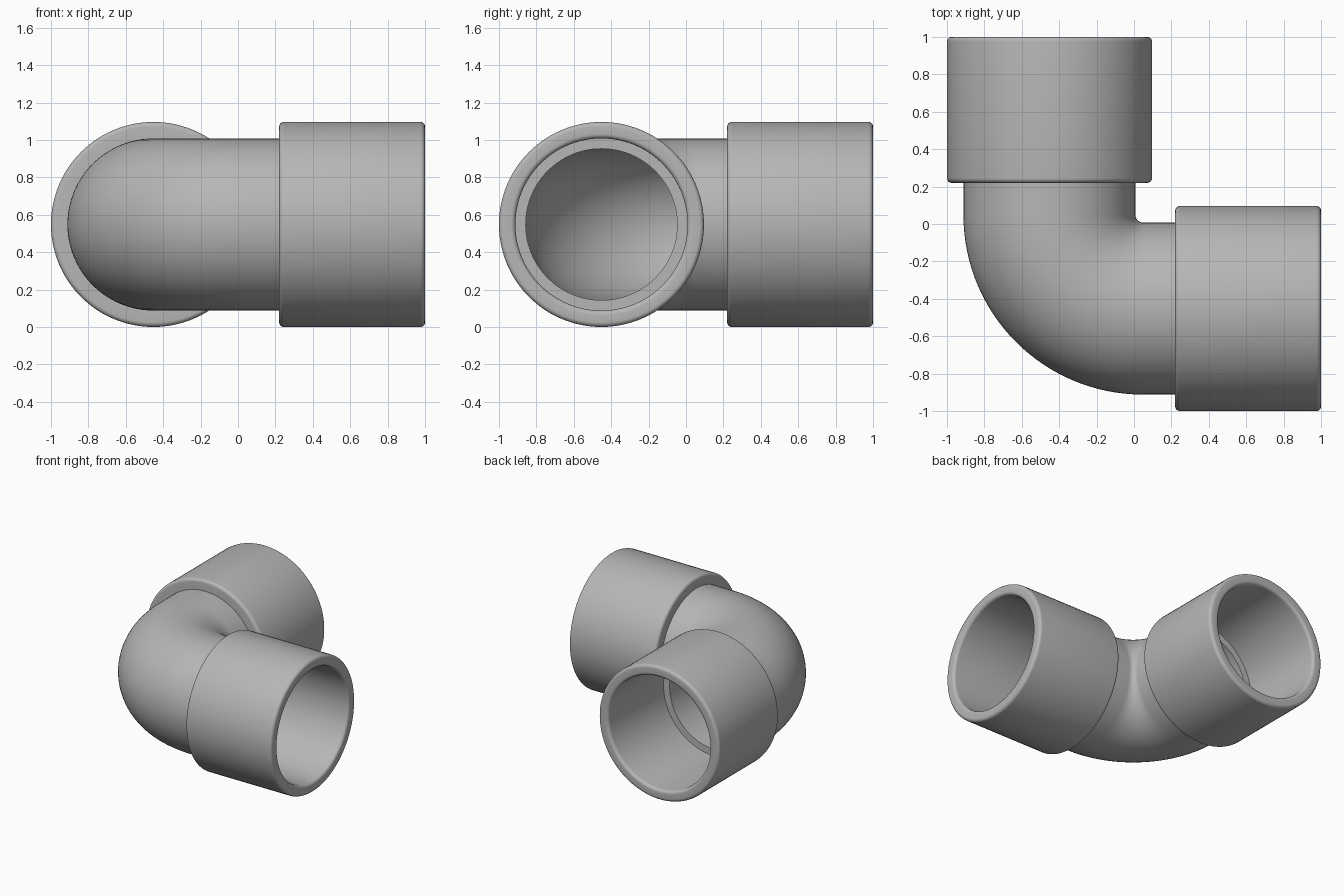
import bpy
import bmesh
from math import cos, sin, pi, radians
from mathutils import Vector, Matrix

if "Cube" in bpy.data.objects:
    bpy.data.objects.remove(bpy.data.objects["Cube"], do_unlink=True)

SEGMENTS = 96
SOCKET_R, PIPE_R, BORE_R = 0.548, 0.46, 0.405
AXIS = SOCKET_R - 1          # offset of each arm's centre line
BACK, LEDGE, MOUTH = 0.22, 0.28, 1.0
BEND_R = 0.5
UP = Vector((0, 0, 1))

grey = bpy.data.materials.new("grey plastic")
grey.use_nodes = True
colour = (0.47, 0.47, 0.47, 1)
grey.diffuse_color = colour
bsdf = next(n for n in grey.node_tree.nodes if n.type == "BSDF_PRINCIPLED")
bsdf.inputs["Base Color"].default_value = colour
bsdf.inputs["Roughness"].default_value = 0.5


def skin_rings(name, stations, closed=False):
    """Join circles, each given as (centre, direction, radius), into a surface."""
    bm = bmesh.new()
    rings = []
    for centre, direction, radius in stations:
        side = UP.cross(direction)
        rings.append([bm.verts.new(centre + radius * (cos(a) * side + sin(a) * UP))
                      for a in (2 * pi * j / SEGMENTS for j in range(SEGMENTS))])
    pairs = list(zip(rings, rings[1:]))
    if closed:
        pairs.append((rings[-1], rings[0]))
    for first, second in pairs:
        for j in range(SEGMENTS):
            k = (j + 1) % SEGMENTS
            bm.faces.new((first[j], first[k], second[k], second[j]))
    mesh = bpy.data.meshes.new(name)
    bm.to_mesh(mesh)
    bm.free()
    mesh.materials.append(grey)
    obj = bpy.data.objects.new(name, mesh)
    bpy.context.collection.objects.link(obj)
    bpy.ops.object.select_all(action="DESELECT")
    obj.select_set(True)
    bpy.context.view_layer.objects.active = obj
    bpy.ops.object.shade_smooth_by_angle(angle=radians(35))
    return obj


def fillet(x, r, size, start, steps=6):
    """Quarter-round points about (x, r), turning clockwise from start degrees."""
    angles = [radians(start - 90 * i / steps) for i in range(steps + 1)]
    return [(x + size * cos(a), r + size * sin(a)) for a in angles]


# Elbow: a quarter bend with short straight ends, outer wall then bore
bend_centre = Vector((AXIS + BEND_R, AXIS + BEND_R, SOCKET_R))
path = [(Vector((AXIS, LEDGE, SOCKET_R)), Vector((0, -1, 0)))]
for i in range(49):
    a = pi + i / 48 * pi / 2
    path.append((bend_centre + BEND_R * Vector((cos(a), sin(a), 0)),
                 Vector((-sin(a), cos(a), 0))))
path.append((Vector((LEDGE, AXIS, SOCKET_R)), Vector((1, 0, 0))))
wall = [(c, d, PIPE_R) for c, d in path]
bore = [(c, d, BORE_R) for c, d in reversed(path)]
skin_rings("elbow_bend", wall + bore, closed=True)

# Sockets: a turned collar with rounded rims, repeated on both arms
ROUND = 0.025
profile = [(BACK, PIPE_R)]
profile += fillet(BACK + ROUND, SOCKET_R - ROUND, ROUND, 180)
profile += fillet(MOUTH - ROUND, SOCKET_R - ROUND, ROUND, 90)
profile += fillet(MOUTH - ROUND, PIPE_R + ROUND, ROUND, 0)
profile += [(LEDGE, PIPE_R)]
collar = [(Vector((x, 0, 0)), Vector((1, 0, 0)), r) for x, r in profile]

for name, place, turn in (("left_socket", (0, AXIS, SOCKET_R), 0),
                          ("back_socket", (AXIS, 0, SOCKET_R), pi / 2)):
    socket = skin_rings(name, collar)
    socket.matrix_world = Matrix.Translation(place) @ Matrix.Rotation(turn, 4, "Z")
